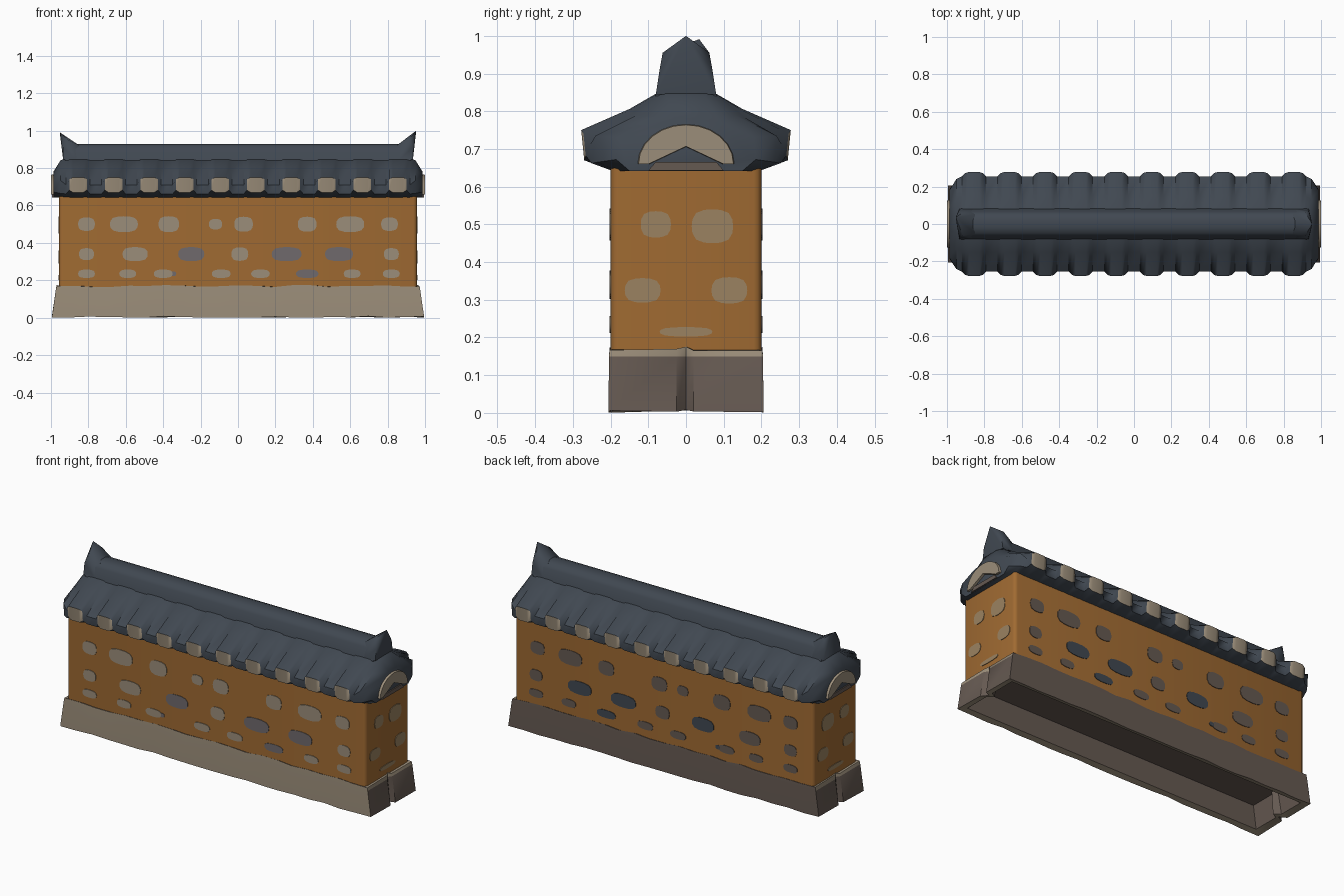
import bpy, bmesh, random
from math import sin, cos, pi

random.seed(4)
cube = bpy.data.objects.get("Cube")
if cube:
    bpy.data.objects.remove(cube, do_unlink=True)


def material(name, rgb):
    m = bpy.data.materials.new(name)
    m.use_nodes = True
    m.diffuse_color = (*rgb, 1)
    m.node_tree.nodes["Principled BSDF"].inputs["Base Color"].default_value = (*rgb, 1)
    return m


ochre = material("ochre plaster", (.35, .145, .032))
beige = material("beige stone", (.33, .27, .195))
brown = material("brown stone", (.13, .1, .083))
slate = material("slate tile", (.052, .065, .083))
grey = material("grey stone", (.162, .144, .15))
tan = material("tan stone", (.33, .225, .12))


def finish(name, bm, mats, rule=None, angle=35):
    """Turn a bmesh into an object, colouring faces by a rule."""
    bmesh.ops.recalc_face_normals(bm, faces=bm.faces)
    bm.normal_update()
    if rule:
        for f in bm.faces:
            f.material_index = rule(f.normal, f.calc_center_median())
    me = bpy.data.meshes.new(name)
    bm.to_mesh(me)
    bm.free()
    for m in mats:
        me.materials.append(m)
    ob = bpy.data.objects.new(name, me)
    bpy.context.collection.objects.link(ob)
    bpy.ops.object.select_all(action="DESELECT")
    ob.select_set(True)
    bpy.context.view_layer.objects.active = ob
    bpy.ops.object.shade_smooth_by_angle(angle=angle * pi / 180)


def loft(bm, rings, wrap=False):
    """Skin closed rings; cap the ends unless they wrap round."""
    vs = [[bm.verts.new(p) for p in r] for r in rings]
    pairs = list(zip(vs, vs[1:])) + ([(vs[-1], vs[0])] if wrap else [])
    for a, b in pairs:
        for i in range(len(a)):
            j = (i + 1) % len(a)
            bm.faces.new((a[i], a[j], b[j], b[i]))
    if not wrap:
        bm.faces.new(vs[0])
        bm.faces.new(vs[-1])


def section(x, half):
    """Mirror a half profile of (y, z) points into a ring at x."""
    return [(x, y, z) for y, z in half] + [(x, -y, z) for y, z in reversed(half)]


# Plastered wall with softened corners
bm = bmesh.new()
bmesh.ops.create_cube(bm, size=1)
for v in bm.verts:
    v.co = (v.co.x * 1.914, v.co.y * .4, .415 + v.co.z * .55)
uprights = [e for e in bm.edges if abs(e.verts[0].co.z - e.verts[1].co.z) > .1]
bmesh.ops.bevel(bm, geom=uprights, offset=.02, segments=3, affect="EDGES", profile=.5)
finish("wall", bm, [ochre, brown], lambda n, c: int(n.z < -.5))


# Hollow flared plinth with a cleft in each end
def outline(x, y, notch, z, jitter=0):
    xs = [x * (i / 10 - 1) for i in range(21)]
    right = [(x, -.025), (notch, 0), (x, .02)]
    pts = [(a, -y) for a in xs] + right
    pts += [(-a, -b) for a, b in pts]
    return [(a, b, z + random.uniform(-jitter, jitter)) for a, b in pts]


bm = bmesh.new()
loft(bm, [outline(.93, .168, .91, .15), outline(.955, .175, .92, .012),
          outline(.995, .206, .955, .004, .004), outline(.974, .204, .958, .15),
          outline(.97, .203, .96, .17, .006), outline(.95, .19, .94, .168)], wrap=True)


def plinth_colour(n, c):
    front = n.y < -.5 and c.y < -.195
    trim = c.z > .155 and abs(c.x) > .955
    return 0 if front or trim or (n.z < -.5 and c.z < .03) else 1


finish("plinth", bm, [beige, brown], plinth_colour)

# Tiled roof: raised ribs with beige ends, separated by valleys
low = [(.06, .855), (.15, .787), (.255, .71), (.25, .662), (.195, .642)]
shoulder = [(.06, .858), (.15, .802), (.272, .74), (.266, .682), (.195, .642)]
crest = [(.06, .858), (.15, .806), (.278, .75), (.27, .67), (.195, .642)]
corner = [(.05, .84), (.13, .79), (.24, .735), (.235, .665), (.18, .642)]
gable = [(.03, .78), (.09, .768), (.18, .73), (.185, .672), (.15, .642)]
stations = [(-.987, gable), (-.95, corner)]
for i in range(10):
    c = -.855 + .19 * i
    stations += [(c - .064, low), (c - .047, shoulder), (c - .028, crest),
                 (c + .028, crest), (c + .047, shoulder), (c + .064, low)]
stations += [(.95, corner), (.987, gable)]
bm = bmesh.new()
loft(bm, [section(x, half) for x, half in stations])
finish("tiled_roof", bm, [slate, beige],
       lambda n, c: int(abs(c.y) > .264 and abs(n.y) > .8), angle=45)

# Ridge along the top
ridge = [(.02, .93), (.05, .92), (.065, .9), (.082, .84)]
bm = bmesh.new()
loft(bm, [section(x, ridge) for x in (-.925, .925)])
finish("ridge", bm, [slate])

for side, s, lean in (("left", 1, 0), ("right", -1, .035)):
    # Upturned horn at each ridge end
    bm = bmesh.new()
    bm.verts.new((s * .953, lean, 1 - lean / 4))
    for y in (-1, 1):
        for x, w, z in ((.85, .05, .922), (.915, .062, .955), (.935, .07, .91),
                        (.935, .08, .845), (.86, .08, .845)):
            bm.verts.new((s * x, y * w, z))
    bmesh.ops.convex_hull(bm, input=bm.verts)
    finish(side + "_horn", bm, [slate], angle=60)

    # Arched gable tile with a tent-shaped opening, and the dark sill below it
    def arch_point(x, a, b, t):
        rise = sin(t) if a > .11 else 1 - abs(cos(t))
        return (s * x, a * cos(t), .66 + b * rise)

    bm = bmesh.new()
    edges = ((.975, .13, .107), (1, .126, .104), (1, .1, .047), (.975, .095, .045))
    loft(bm, [[arch_point(*e, pi * i / 12) for e in edges] for i in range(13)])
    finish(side + "_gable_arch", bm, [beige])
    bm = bmesh.new()
    loft(bm, [[(s * x, y, z) for y, z in ((-.1, .643), (.1, .643), (.08, .666), (-.08, .666))]
              for x in (.986, .994)])
    finish(side + "_gable_sill", bm, [brown])


# Rounded stones set in the plaster, as thin plates
def stones(name, spots, place, mats):
    bm = bmesh.new()
    for u, z, w, h, dark in spots:
        rings = []
        for depth in (-.003, .003):
            ring = []
            for i in range(16):
                c, s = cos(pi * i / 8), sin(pi * i / 8)
                r = (c ** 4 + s ** 4) ** -.15
                ring.append(place(u + w / 2 * r * c, z + h / 2 * r * s, depth))
            rings.append(ring)
        first = len(bm.faces)
        loft(bm, rings)
        bm.faces.ensure_lookup_table()
        for f in bm.faces[first:]:
            f.material_index = dark
    finish(name, bm, mats)


rows = [
    (.5, .085, [(-.81, .09, 0), (-.61, .15, 0), (-.37, .11, 0), (-.12, .07, 0),
                (.03, .1, 0), (.37, .1, 0), (.6, .15, 0), (.81, .09, 0)]),
    (.34, .075, [(-.81, .08, 0), (-.55, .135, 0), (-.25, .14, 1), (.01, .09, 0),
                 (.26, .16, 1), (.54, .15, 1), (.82, .08, 0)]),
    (.235, .045, [(-.81, .09, 0), (-.59, .09, 0), (-.4, .1, 0), (-.345, .03, 1), (-.09, .1, 0),
                  (.12, .1, 0), (.37, .12, 1), (.61, .09, 0), (.82, .09, 0)]),
]
long_spots = [(x, z, w, min(h, w * .8), d) for z, h, row in rows for x, w, d in row]
stones("front_stones", long_spots, lambda u, z, d: (u, -.2 - d, z), [beige, grey])
stones("back_stones", long_spots, lambda u, z, d: (u, .2 + d, z), [brown, slate])

end_spots = [(-.08, .5, .08, .07, 0), (.07, .495, .11, .09, 0), (-.115, .325, .095, .065, 0),
             (.115, .325, .095, .07, 0), (0, .215, .14, .025, 0)]
for side, s in (("left", 1), ("right", -1)):
    stones(side + "_end_stones", end_spots, lambda u, z, d: (s * (.957 + d), u, z), [tan])
